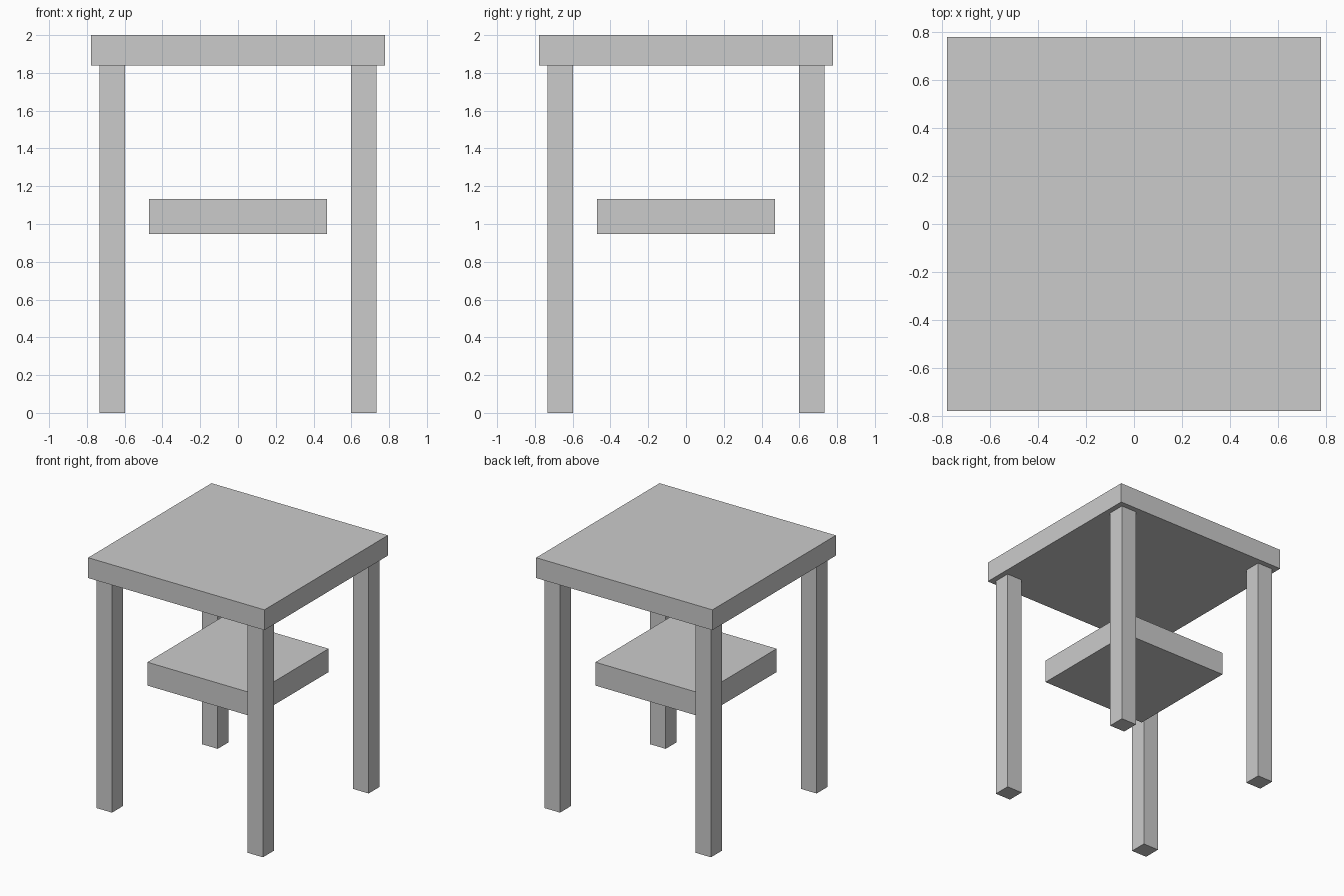
import bpy

if "Cube" in bpy.data.objects:
    bpy.data.objects.remove(bpy.data.objects["Cube"])


def box(name, x, y, z):
    """Box spanning the given (min, max) ranges."""
    spans = (x, y, z)
    bpy.ops.mesh.primitive_cube_add(size=1, location=[(a + b) / 2 for a, b in spans])
    ob = bpy.context.object
    ob.name = name
    ob.scale = [b - a for a, b in spans]
    bpy.ops.object.transform_apply(location=False, rotation=False, scale=True)
    return ob


TOP, SHELF = 0.777, 0.47          # half widths
LEG_IN, LEG_OUT = 0.597, 0.734    # leg inner and outer faces
UNDERSIDE = 1.838

# Table top and floating lower shelf
box("table_top", (-TOP, TOP), (-TOP, TOP), (UNDERSIDE, 2.0))
box("lower_shelf", (-SHELF, SHELF), (-SHELF, SHELF), (0.946, 1.132))

# Four square legs
sides = {-1: (-LEG_OUT, -LEG_IN), 1: (LEG_IN, LEG_OUT)}
for sx, x_name in ((-1, "left"), (1, "right")):
    for sy, y_name in ((-1, "front"), (1, "back")):
        box(f"{y_name}_{x_name}_leg", sides[sx], sides[sy], (0.0, UNDERSIDE))
